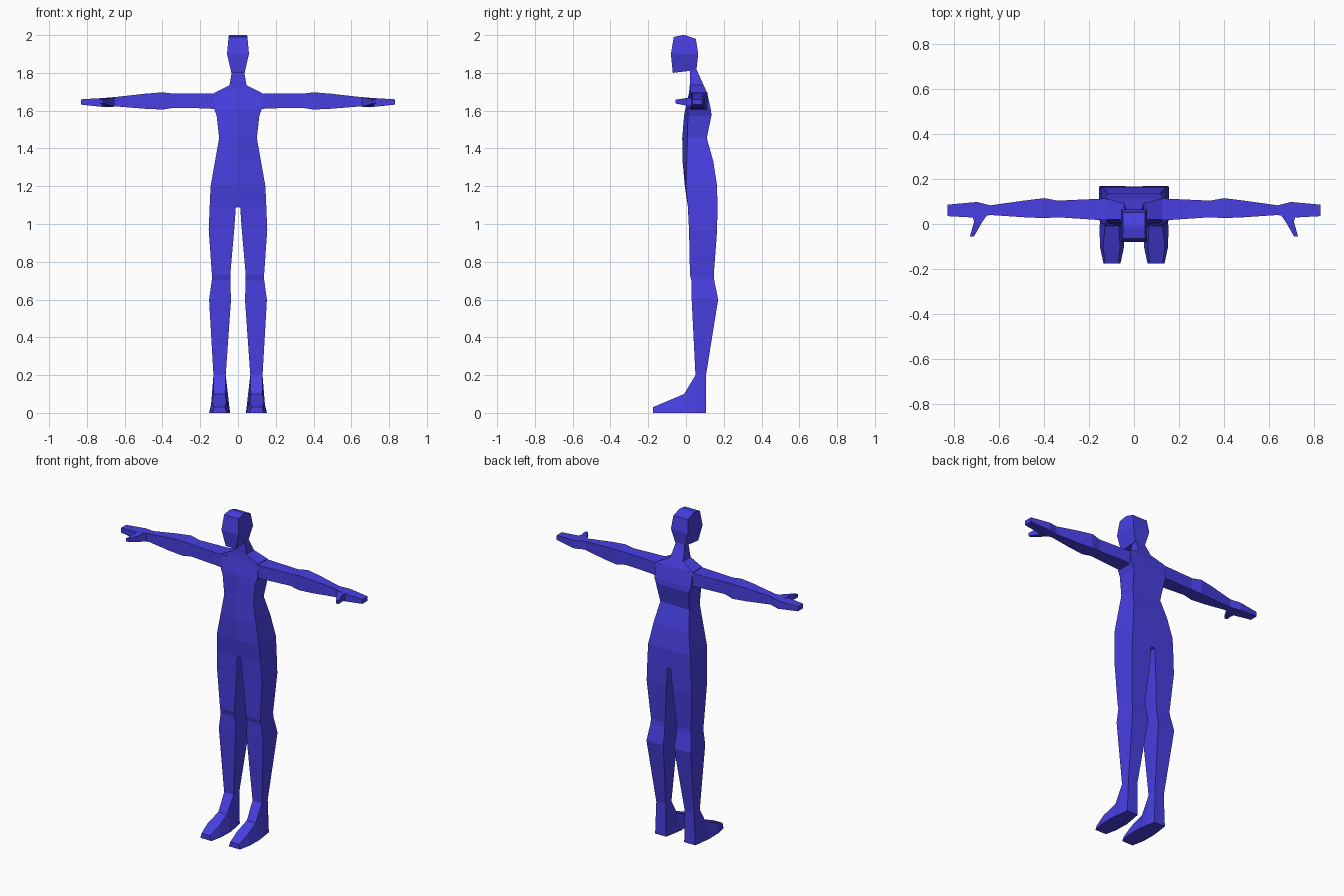
import bpy
import bmesh

old = bpy.data.objects.get("Cube")
if old:
    bpy.data.objects.remove(old, do_unlink=True)

blue = bpy.data.materials.new("violet blue")
blue.use_nodes = True
colour = (0.065, 0.05, 0.76, 1)
blue.diffuse_color = colour
blue.node_tree.nodes["Principled BSDF"].inputs["Base Color"].default_value = colour


def loft(name, rings):
    """Skin four-cornered rings, leave the middle plane open and mirror."""
    bm = bmesh.new()
    loops = [[bm.verts.new(p) for p in ring] for ring in rings]
    for a, b in zip(loops, loops[1:]):
        for i in range(4):
            j = (i + 1) % 4
            bm.faces.new((a[i], a[j], b[j], b[i]))
    bm.faces.new(loops[0])
    bm.faces.new(loops[-1])
    bmesh.ops.recalc_face_normals(bm, faces=bm.faces)
    middle = [f for f in bm.faces if all(abs(v.co.x) < 1e-5 for v in f.verts)]
    bmesh.ops.delete(bm, geom=middle, context='FACES')
    mesh = bpy.data.meshes.new(name)
    bm.to_mesh(mesh)
    bm.free()
    mesh.materials.append(blue)
    obj = bpy.data.objects.new(name, mesh)
    bpy.context.collection.objects.link(obj)
    obj.modifiers.new("mirror", 'MIRROR')
    return obj


def level(z, inner, outer, front, back, bulge=0.0):
    """Horizontal ring; bulge pushes the inner front edge forward."""
    return [(inner, front - bulge, z), (outer, front, z),
            (outer, back, z), (inner, back, z)]


def across(x, front, back, low, high):
    """Ring across an arm."""
    return [(x, front, low), (x, back, low), (x, back, high), (x, front, high)]


# Neck, torso and legs
loft("body", [
    level(1.82, 0, .030, .020, .055),
    level(1.735, 0, .045, .020, .093),
    level(1.695, 0, .125, .020, .112, .004),
    level(1.605, 0, .125, .010, .132, .015),
    level(1.575, 0, .113, .010, .135, .020),
    level(1.455, 0, .100, .008, .110, .028),
    level(1.33, 0, .122, .004, .145, .022),
    level(1.20, 0, .145, .000, .165, .006),
    level(1.09, 0, .150, .010, .166),
    level(1.085, .012, .150, .010, .166),
    level(0.97, .020, .155, .016, .165),
    level(0.73, .041, .138, .021, .147),
    level(0.70, .041, .139, .029, .150),
    level(0.60, .037, .153, .030, .170),
    level(0.20, .065, .130, .050, .106),
])

# Head, with a slightly ridged crown
loft("head", [
    [(0, -.070, 1.80), (.035, -.070, 1.80), (.035, .055, 1.815), (0, .055, 1.815)],
    level(1.90, 0, .058, -.080, .065),
    [(0, -.065, 1.99), (.050, -.065, 1.99), (.050, .052, 1.98), (0, .052, 1.98)],
    level(2.0, 0, .048, -.020, -.005),
])

# Arms and hands
loft("arm_and_hand", [
    across(.09, .018, .114, 1.605, 1.692),
    across(.16, .018, .112, 1.612, 1.690),
    across(.34, .030, .104, 1.615, 1.690),
    across(.40, .026, .115, 1.606, 1.697),
    across(.49, .030, .104, 1.610, 1.690),
    across(.64, .040, .083, 1.622, 1.673),
    across(.70, .028, .098, 1.618, 1.668),
    across(.83, .035, .086, 1.632, 1.660),
])

# Thumbs
def thumb_ring(y, inner, outer, low, high):
    return [(inner, y, low), (outer, y, low), (outer, y, high), (inner, y, high)]


loft("thumb", [
    thumb_ring(.045, .65, .72, 1.622, 1.668),
    thumb_ring(.010, .675, .712, 1.625, 1.668),
    thumb_ring(-.055, .712, .730, 1.638, 1.658),
])

# Feet, from heel to toe
feet = [
    (.106, .065, .130, .062, .138, .20),
    (.050, .065, .130, .052, .146, .20),
    (-.010, .068, .128, .042, .153, .10),
    (-.100, .062, .138, .044, .152, .062),
    (-.175, .070, .128, .060, .136, .03),
]
loft("foot", [[(bi, y, 0), (bo, y, 0), (to, y, top), (ti, y, top)]
              for y, ti, to, bi, bo, top in feet])
